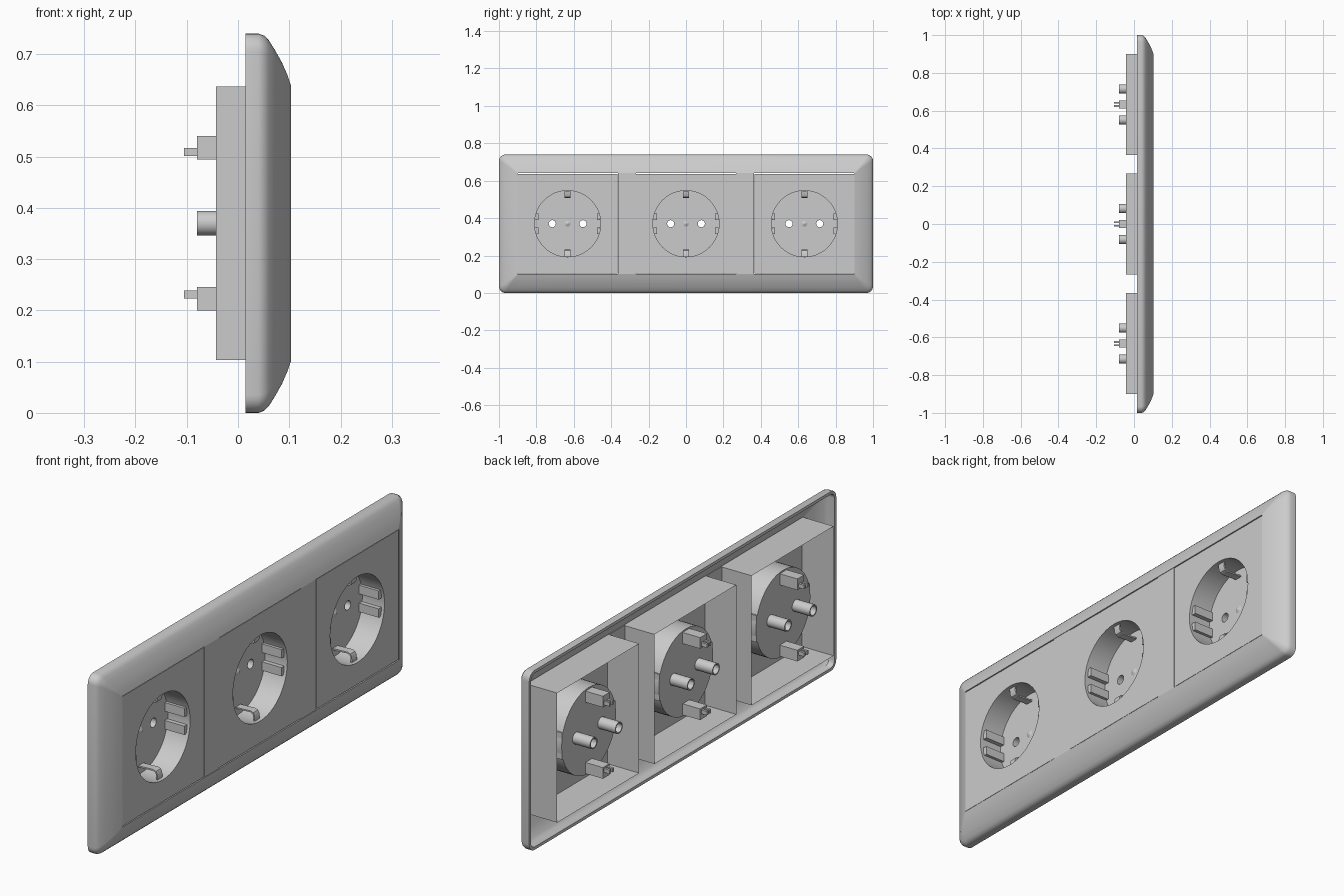
import bpy
import bmesh
import math
from mathutils import Vector

if "Cube" in bpy.data.objects:
    bpy.data.objects.remove(bpy.data.objects["Cube"])

mat = bpy.data.materials.new("light grey plastic")
mat.use_nodes = True
GREY = (0.6, 0.6, 0.6, 1)
mat.diffuse_color = GREY
mat.node_tree.nodes["Principled BSDF"].inputs["Base Color"].default_value = GREY

MID = 0.37       # socket height
FACE = 0.101     # front plane
BACK = -0.043    # rear edge of module boxes
FLOOR = 0.0      # bottom of the socket well
WELL = 0.177     # well radius
HALF_Y, HALF_Z = 0.267, 0.267


def finish(bm, name, smooth=None, flip=False):
    bmesh.ops.recalc_face_normals(bm, faces=bm.faces)
    if flip:
        bmesh.ops.reverse_faces(bm, faces=bm.faces)
    mesh = bpy.data.meshes.new(name)
    bm.to_mesh(mesh)
    bm.free()
    mesh.materials.append(mat)
    obj = bpy.data.objects.new(name, mesh)
    bpy.context.collection.objects.link(obj)
    if smooth:
        bpy.ops.object.select_all(action='DESELECT')
        obj.select_set(True)
        bpy.context.view_layer.objects.active = obj
        bpy.ops.object.shade_smooth_by_angle(angle=math.radians(smooth))
    return obj


def loft(name, rings, closed=False, cap=False, smooth=None, flip=False):
    """Skin a row of equal rings."""
    bm = bmesh.new()
    loops = [[bm.verts.new(p) for p in ring] for ring in rings]
    pairs = list(zip(loops, loops[1:]))
    if closed:
        pairs.append((loops[-1], loops[0]))
    n = len(loops[0])
    for a, b in pairs:
        for i in range(n):
            j = (i + 1) % n
            bm.faces.new((a[i], a[j], b[j], b[i]))
    if cap:
        bm.faces.new(loops[0])
        bm.faces.new(loops[-1])
    return finish(bm, name, smooth, flip)


def circle(x, y, z, r, n=32):
    return [Vector((x, y + r * math.cos(math.tau * i / n), z + r * math.sin(math.tau * i / n)))
            for i in range(n)]


def rect(x, y, z, hy, hz):
    return [Vector((x, y + a * hy, z + b * hz)) for a, b in ((1, 1), (-1, 1), (-1, -1), (1, -1))]


def rounded(x, hy, hz, r, steps=6):
    pts = []
    for k, (a, b) in enumerate(((1, 1), (-1, 1), (-1, -1), (1, -1))):
        for i in range(steps + 1):
            t = math.pi / 2 * (k + i / steps)
            pts.append(Vector((x, a * (hy - r) + r * math.cos(t), MID + b * (hz - r) + r * math.sin(t))))
    return pts


def holed_plate(name, outlines):
    """Flat sheet with holes, facing +x."""
    bm = bmesh.new()
    edges = []
    for outline in outlines:
        vs = [bm.verts.new(p) for p in outline]
        edges += [bm.edges.new((vs[i], vs[i - 1])) for i in range(len(vs))]
    bmesh.ops.triangle_fill(bm, edges=edges, use_beauty=True, normal=(1, 0, 0))
    bm.normal_update()
    for f in bm.faces:
        if f.normal.x < 0:
            f.normal_flip()
    mesh = bpy.data.meshes.new(name)
    bm.to_mesh(mesh)
    bm.free()
    mesh.materials.append(mat)
    bpy.context.collection.objects.link(bpy.data.objects.new(name, mesh))


def box(name, x0, x1, y, z, hy, hz):
    return loft(name, [rect(x0, y, z, hy, hz), rect(x1, y, z, hy, hz)], cap=True)


# Cover frame: x, inset from the outline, corner radius
profile = [(0.015, 0, 0.035), (0.04, 0, 0.035), (0.051, 0.004, 0.033), (0.06, 0.013, 0.028),
           (0.072, 0.032, 0.02), (0.086, 0.057, 0.012), (0.096, 0.08, 0.006), (0.103, 0.1, 0.002),
           (0.094, 0.1, 0.002), (0.076, 0.06, 0.01), (0.055, 0.022, 0.02), (0.04, 0.012, 0.025),
           (0.015, 0.012, 0.025)]
loft("cover_frame", [rounded(x, 1 - d, MID - d, r) for x, d, r in profile], closed=True, smooth=35)

# Bars of the frame between the modules
for side in (-1, 1):
    box("frame_bar", FACE - 0.01, FACE, side * 0.315, MID, 0.048, 0.27)

for y in (-0.633, 0, 0.633):
    # Module: front panel and open-backed walls
    holed_plate("front_panel", [rect(FACE, y, MID, HALF_Y, HALF_Z), circle(FACE, y, MID, WELL, 48)])
    loft("module_walls", [rect(BACK, y, MID, HALF_Y, HALF_Z), rect(FACE, y, MID, HALF_Y, HALF_Z)])

    # Socket well with two contact holes in its floor
    loft("well_wall", [circle(FACE, y, MID, WELL, 48), circle(FLOOR, y, MID, WELL, 48)],
         smooth=30, flip=True)
    holed_plate("well_floor", [circle(FLOOR, y, MID, WELL, 48)]
                + [circle(FLOOR, y + s * 0.082, MID, 0.024, 20) for s in (-1, 1)])
    loft("centre_dimple", [circle(FLOOR, y, MID, 0.016, 12), circle(FLOOR + 0.006, y, MID, 0.003, 12)],
         cap=True)

    for s in (-1, 1):
        # Contact tubes, open at both ends
        ends = ((FLOOR, 0.024), (-0.08, 0.024), (-0.08, 0.019), (FLOOR, 0.019))
        loft("contact_tube", [circle(x, y + s * 0.082, MID, r, 20) for x, r in ends],
             closed=True, smooth=30)

        # Guide ribs beside the centre groove
        for t in (-1, 1):
            box("guide_rib", FLOOR, FACE - 0.012, y + s * 0.165, MID + t * 0.037, 0.009, 0.018)

        # Earth clip: bent strip rising from the floor and curling to the wall
        path = [(0, 0.14), (0.05, 0.138), (0.068, 0.137), (0.08, 0.142), (0.086, 0.152), (0.088, 0.175)]
        strip = []
        for i, (x, r) in enumerate(path):
            a, b = path[max(i - 1, 0)], path[min(i + 1, len(path) - 1)]
            d = Vector((b[0] - a[0], b[1] - a[1])).normalized() * 0.006
            strip.append([Vector((x + u * -d.y, y + v * 0.016, MID + s * (r + u * d.x)))
                          for u, v in ((0, -1), (0, 1), (1, 1), (1, -1))])
        loft("earth_clip", strip, cap=True, smooth=35)

        # Earth terminal behind the floor, with a forked tip
        box("earth_terminal", -0.08, FLOOR, y, MID + s * 0.147, 0.022, 0.023)
        for t in (-1, 1):
            box("terminal_prong", -0.105, -0.08, y + t * 0.009, MID + s * 0.147 - s * 0.008, 0.005, 0.008)
